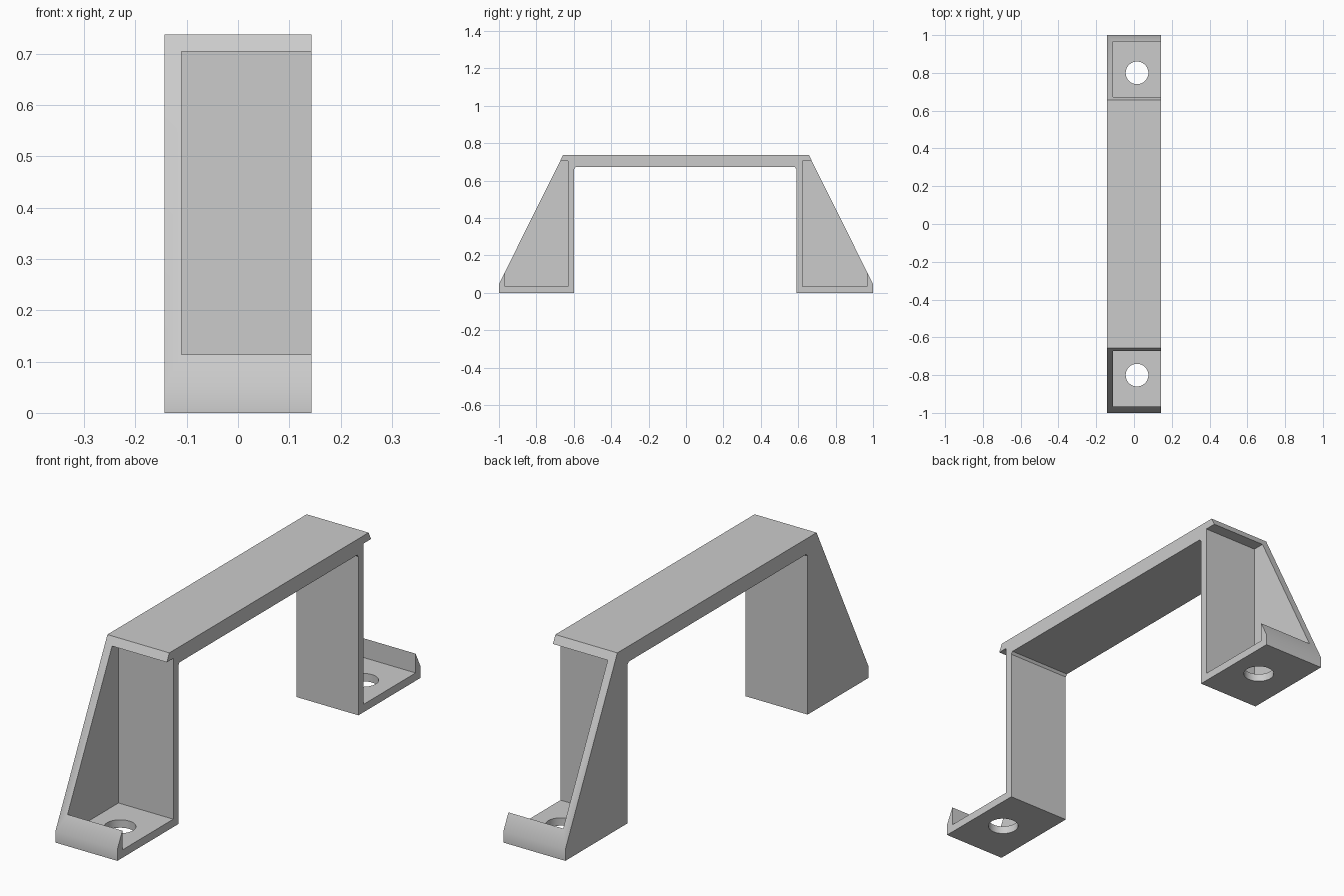
import bpy
import bmesh
from mathutils import Matrix

if "Cube" in bpy.data.objects:
    bpy.data.objects.remove(bpy.data.objects["Cube"], do_unlink=True)

HALF_W = 0.143      # half width along x
TOP = 0.737         # overall height
WALL = 0.033        # wall thickness

grey = bpy.data.materials.new("light grey plastic")
grey.use_nodes = True
colour = (0.6, 0.6, 0.6, 1)
grey.diffuse_color = colour
grey.node_tree.nodes["Principled BSDF"].inputs["Base Color"].default_value = colour


def to_object(name, bm):
    bmesh.ops.recalc_face_normals(bm, faces=bm.faces)
    mesh = bpy.data.meshes.new(name)
    bm.to_mesh(mesh)
    bm.free()
    obj = bpy.data.objects.new(name, mesh)
    mesh.materials.append(grey)
    bpy.context.collection.objects.link(obj)
    return obj


def prism(name, outline):
    """Extrude a (y, z) outline across the full width."""
    bm = bmesh.new()
    face = bm.faces.new([bm.verts.new((-HALF_W, y, z)) for y, z in outline])
    new = bmesh.ops.extrude_face_region(bm, geom=[face])["geom"]
    verts = [v for v in new if isinstance(v, bmesh.types.BMVert)]
    bmesh.ops.translate(bm, verts=verts, vec=(2 * HALF_W, 0, 0))
    return to_object(name, bm)


def box(name, low, high):
    bm = bmesh.new()
    bmesh.ops.create_cube(bm, size=1)
    for v in bm.verts:
        v.co = [h if c > 0 else l for c, l, h in zip(v.co, low, high)]
    return to_object(name, bm)


def drill(name, x, y, radius):
    bm = bmesh.new()
    bmesh.ops.create_cone(bm, cap_ends=True, segments=48, radius1=radius,
                          radius2=radius, depth=0.2,
                          matrix=Matrix.Translation((x, y, 0)))
    return to_object(name, bm)


def cut(target, cutter):
    mod = target.modifiers.new(cutter.name, "BOOLEAN")
    mod.operation = "DIFFERENCE"
    mod.solver = "EXACT"
    mod.object = cutter
    bpy.context.view_layer.objects.active = target
    bpy.ops.object.modifier_apply(modifier=mod.name)
    bpy.data.objects.remove(cutter, do_unlink=True)


# Bridge with sloping buttress legs and tiny chamfers under the span
bracket = prism("bridge_bracket", [
    (-1, 0), (-1, 0.047), (-0.657, TOP), (0.657, TOP), (1, 0.047), (1, 0),
    (0.59, 0), (0.59, 0.662), (0.582, 0.672),
    (-0.59, 0.672), (-0.598, 0.662), (-0.598, 0)])

# Pockets open to the left side and the slope, then the screw holes
for side, inner in ((-1, 0.631), (1, 0.623)):
    ends = sorted((side * inner, side * (1 - WALL)))
    cut(bracket, box("pocket_cutter",
                     (-HALF_W + WALL, ends[0], WALL),
                     (HALF_W + 0.1, ends[1], TOP - WALL)))
    cut(bracket, drill("screw_hole_cutter", 0.016, side * 0.8, 0.06))

# Smooth hole walls, crisp edges elsewhere
bpy.ops.object.select_all(action="DESELECT")
bracket.select_set(True)
bpy.context.view_layer.objects.active = bracket
bpy.ops.object.shade_smooth_by_angle(angle=0.5)
